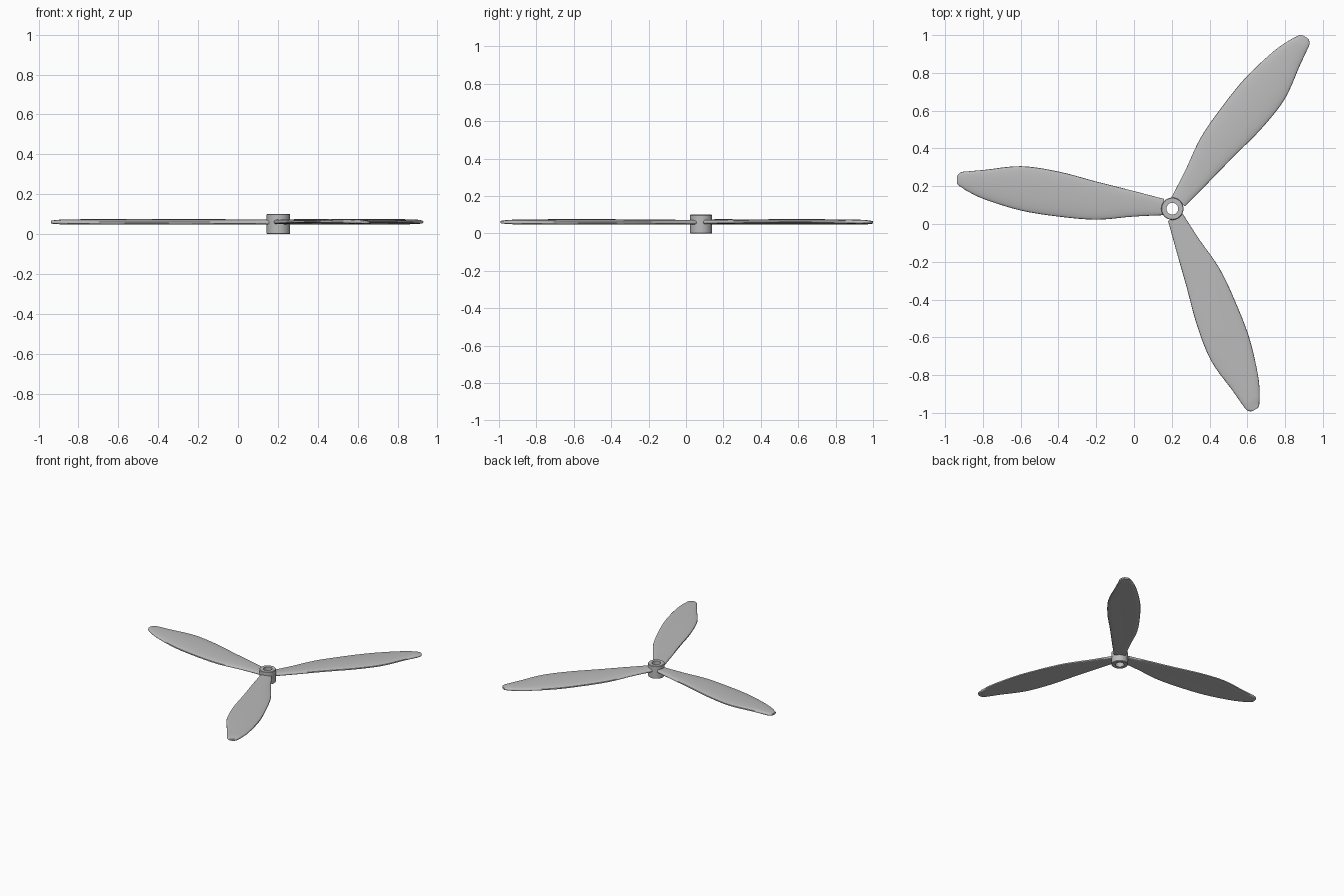
import bpy, bmesh, math
from mathutils import Matrix, Vector

cube = bpy.data.objects.get("Cube")
if cube:
    bpy.data.objects.remove(cube, do_unlink=True)

grey = bpy.data.materials.new("light grey")
grey.use_nodes = True
colour = (0.5, 0.5, 0.5, 1)
grey.diffuse_color = colour
grey.node_tree.nodes["Principled BSDF"].inputs["Base Color"].default_value = colour

CENTRE = Vector((0.203, 0.081, 0))


def finish(name, bm, angle):
    bmesh.ops.recalc_face_normals(bm, faces=bm.faces)
    mesh = bpy.data.meshes.new(name)
    bm.to_mesh(mesh)
    bm.free()
    obj = bpy.data.objects.new(name, mesh)
    bpy.context.collection.objects.link(obj)
    mesh.materials.append(grey)
    bpy.ops.object.select_all(action='DESELECT')
    obj.select_set(True)
    bpy.context.view_layer.objects.active = obj
    bpy.ops.object.shade_smooth_by_angle(angle=math.radians(angle))
    return obj


def skin(bm, rings, closed):
    count = len(rings)
    for i in range(count if closed else count - 1):
        a, b = rings[i], rings[(i + 1) % count]
        n = len(a)
        for j in range(n):
            k = (j + 1) % n
            bm.faces.new((a[j], a[k], b[k], b[j]))


def spline(p0, p1, p2, p3, t):
    return tuple(0.5 * (2 * b + (c - a) * t + (2 * a - 5 * b + 4 * c - d) * t * t
                        + (3 * b - a - 3 * c + d) * t ** 3)
                 for a, b, c, d in zip(p0, p1, p2, p3))


# Hub: a tube turned from a rectangular profile with tiny bevels
bm = bmesh.new()
inner, outer, top, bev = 0.031, 0.059, 0.1, 0.003
profile = [(inner, 0), (outer - bev, 0), (outer, bev),
           (outer, top - bev), (outer - bev, top), (inner, top)]
rings = []
for r, z in profile:
    ring = []
    for j in range(48):
        a = math.tau * j / 48
        ring.append(bm.verts.new(CENTRE + Vector((r * math.cos(a), r * math.sin(a), z))))
    rings.append(ring)
skin(bm, rings, True)
finish("hub", bm, 30)

# Blade planform: distance from hub, upper edge, lower edge
stations = [(0.045, 0.052, -0.034), (0.21, 0.095, -0.042), (0.4, 0.143, -0.058),
            (0.6, 0.196, -0.042), (0.8, 0.225, -0.01), (0.99, 0.206, 0.048),
            (1.08, 0.198, 0.09), (1.115, 0.194, 0.112), (1.133, 0.182, 0.124),
            (1.14, 0.168, 0.136)]
path = []
last = len(stations) - 1
for i in range(last):
    for s in range(5):
        path.append(spline(stations[max(i - 1, 0)], stations[i], stations[i + 1],
                           stations[min(i + 2, last)], s / 5))
path.append(stations[last])


def section(u, upper, lower):
    """Rounded slab, gently arched and pitched across the chord."""
    mid, half = (upper + lower) / 2, (upper - lower) / 2
    wide = min(half / 0.13, 1)
    tip = max(0, (u - 1.09) / 0.05)
    thick = 0.0115 - 0.004 * min(tip, 1)
    points = []
    for j in range(28):
        a = math.tau * j / 28
        c, s = math.cos(a), math.sin(a)
        w = math.copysign(abs(c) ** 0.6, c)
        h = math.copysign(abs(s) ** 0.6, s)
        z = 0.059 + thick * h + wide * (0.006 * (1 - w * w) + 0.004 * w)
        points.append(Vector((-u, mid + half * w, z)))
    return points


# Three blades, a third of a turn apart
for number, name in enumerate(("blade_right", "blade_front", "blade_back")):
    bm = bmesh.new()
    turn = Matrix.Rotation(math.tau * number / 3, 4, 'Z')
    rings = [[bm.verts.new(CENTRE + turn @ p) for p in section(*row)] for row in path]
    skin(bm, rings, False)
    bm.faces.new(rings[0])
    bm.faces.new(rings[-1])
    finish(name, bm, 40)
